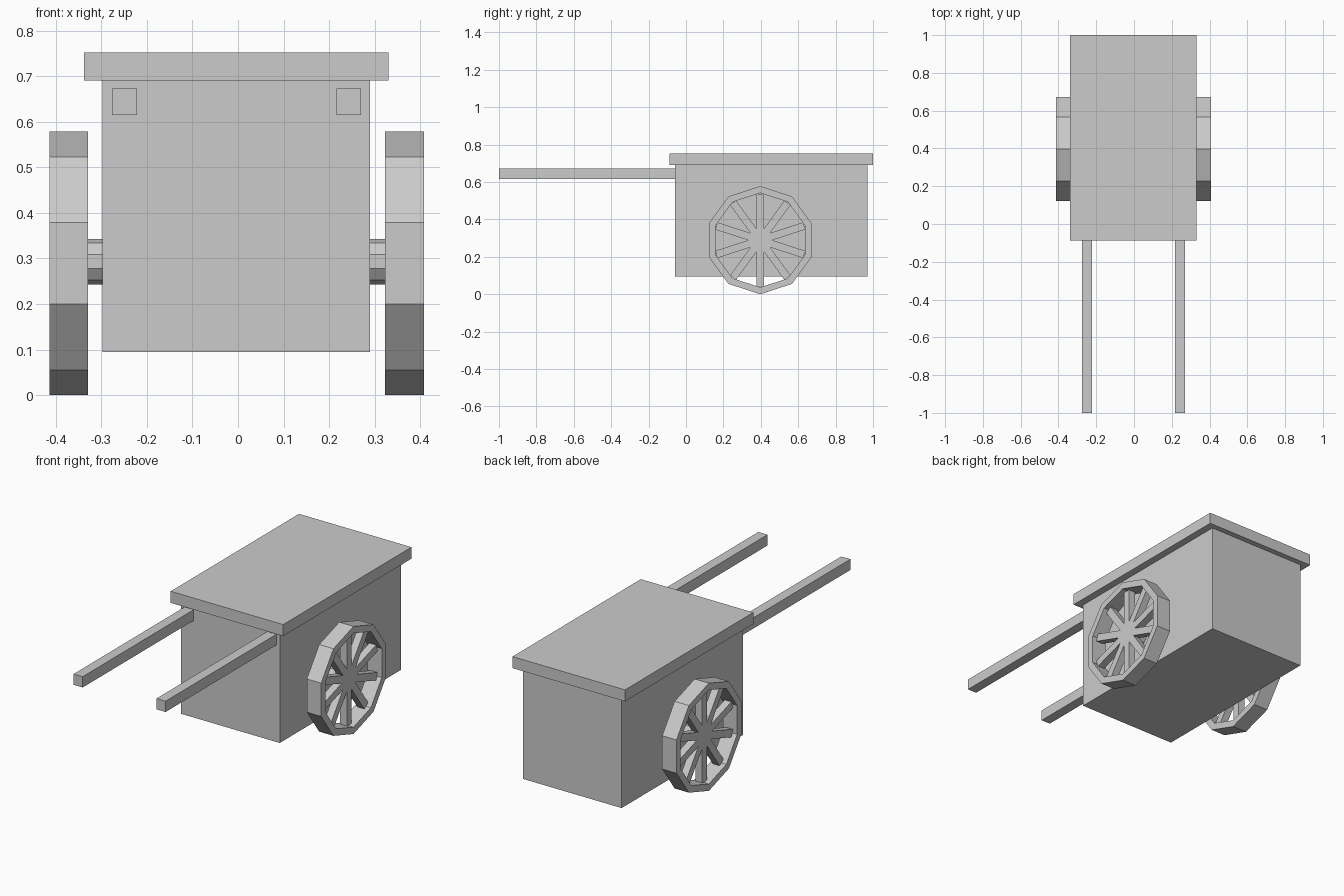
import bpy, bmesh
from math import sin, cos, pi
from mathutils import Matrix, Vector

if "Cube" in bpy.data.objects:
    bpy.data.objects.remove(bpy.data.objects["Cube"])

CX = -0.003                      # slight sideways offset of the cart body
AXLE_Y, WHEEL_Z, AXLE_Z = 0.397, 0.289, 0.293
SIDES = 10


def finish(name, bm):
    bmesh.ops.recalc_face_normals(bm, faces=bm.faces)
    mesh = bpy.data.meshes.new(name)
    bm.to_mesh(mesh)
    bm.free()
    obj = bpy.data.objects.new(name, mesh)
    bpy.context.collection.objects.link(obj)
    return obj


def add_box(bm, lo, hi, matrix=Matrix()):
    lo, hi = Vector(lo), Vector(hi)
    m = matrix @ Matrix.Translation((lo + hi) / 2) @ Matrix.Diagonal((*(hi - lo), 1))
    bmesh.ops.create_cube(bm, size=1, matrix=m)


def box(name, lo, hi):
    bm = bmesh.new()
    add_box(bm, lo, hi)
    return finish(name, bm)


def ring(bm, x, radius, z):
    return [bm.verts.new((x, AXLE_Y + radius * sin(2 * pi * i / SIDES),
                          z + radius * cos(2 * pi * i / SIDES))) for i in range(SIDES)]


def bridge(bm, a, b):
    for i in range(SIDES):
        j = (i + 1) % SIDES
        bm.faces.new((a[i], a[j], b[j], b[i]))


# Cargo box and overhanging lid
box("cargo_box", (-0.297, -0.06, 0.095), (0.29, 0.97, 0.69))
box("lid", (-0.338, -0.088, 0.69), (0.33, 1.0, 0.752))

# Axle with hub ends
bm = bmesh.new()
ends = [ring(bm, CX + s * 0.385, 0.05, AXLE_Z) for s in (-1, 1)]
bridge(bm, *ends)
for e in ends:
    bm.faces.new(e)
finish("axle", bm)

for side, s in (("left", -1), ("right", 1)):
    # Pull handle
    x = CX + s * 0.246
    box(side + "_handle", (x - 0.027, -1.0, 0.615), (x + 0.027, -0.05, 0.673))

    # Wheel rim: rectangular section swept round a decagon
    bm = bmesh.new()
    x_in, x_out = CX + s * 0.326, CX + s * 0.411
    loops = [ring(bm, x, r, WHEEL_Z) for x, r in
             ((x_in, 0.289), (x_out, 0.289), (x_out, 0.252), (x_in, 0.252))]
    for i in range(4):
        bridge(bm, loops[i], loops[(i + 1) % 4])
    finish(side + "_wheel_rim", bm)

    # Spokes, one to each corner of the rim
    bm = bmesh.new()
    xs = sorted((CX + s * 0.345, CX + s * 0.385))
    for i in range(SIDES):
        m = Matrix.Translation((0, AXLE_Y, WHEEL_Z)) @ Matrix.Rotation(2 * pi * i / SIDES, 4, 'X')
        add_box(bm, (xs[0], -0.02, 0.03), (xs[1], 0.02, 0.247), m)
    finish(side + "_wheel_spokes", bm)
